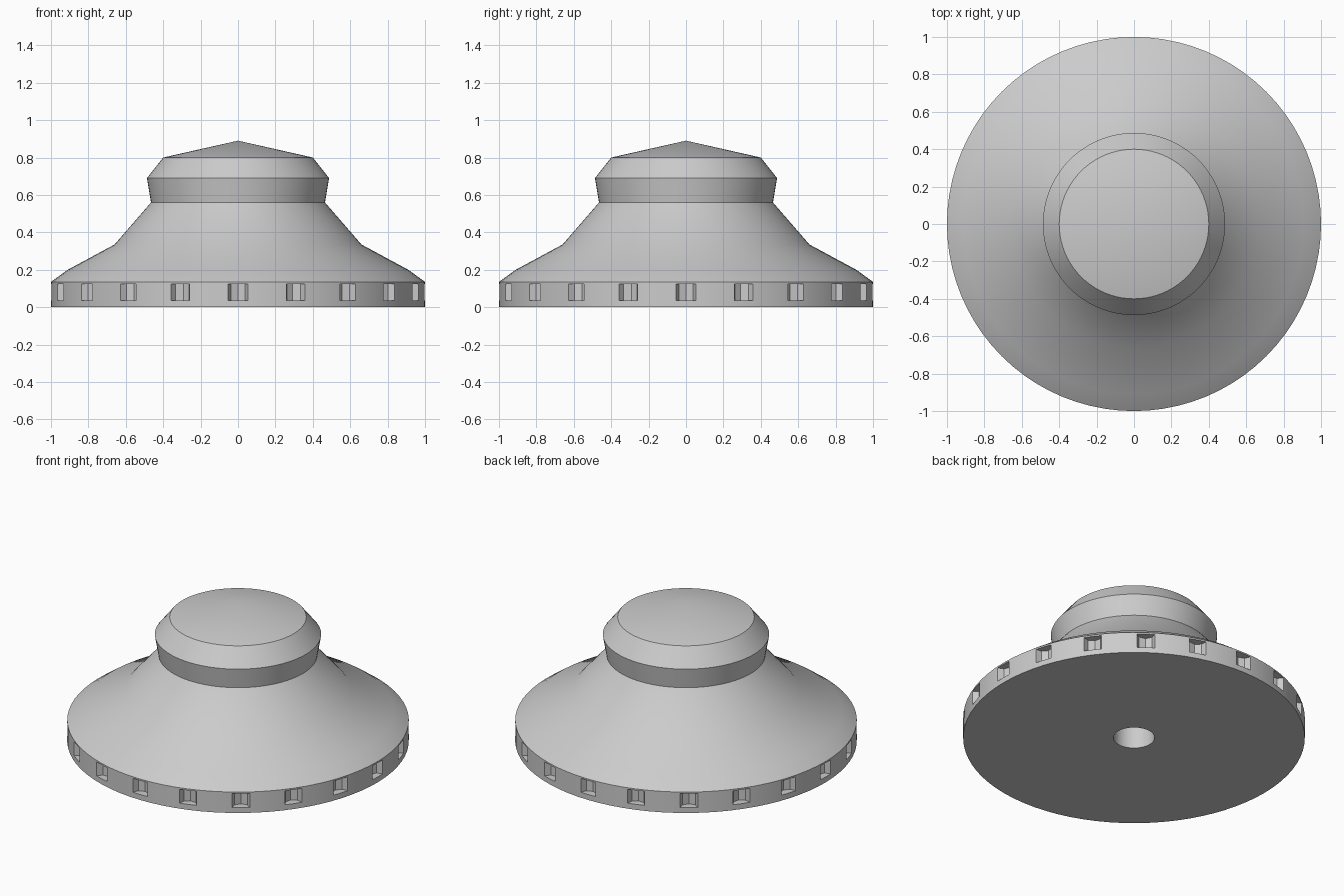
import bpy
import bmesh
from math import radians, tau
from mathutils import Matrix, Vector

SEGMENTS = 80
WINDOWS = 20

cube = bpy.data.objects.get("Cube")
if cube:
    bpy.data.objects.remove(cube, do_unlink=True)

# Plain grey material
grey = bpy.data.materials.new("plain grey")
grey.use_nodes = True
colour = (0.6, 0.6, 0.6, 1)
grey.diffuse_color = colour
grey.node_tree.nodes["Principled BSDF"].inputs["Base Color"].default_value = colour


def make_object(name, bm):
    bmesh.ops.recalc_face_normals(bm, faces=bm.faces)
    mesh = bpy.data.meshes.new(name)
    bm.to_mesh(mesh)
    bm.free()
    mesh.materials.append(grey)
    obj = bpy.data.objects.new(name, mesh)
    bpy.context.collection.objects.link(obj)
    return obj


def lathe(name, profile):
    bm = bmesh.new()
    verts = [bm.verts.new((r, 0, z)) for r, z in profile]
    edges = [bm.edges.new(pair) for pair in zip(verts, verts[1:])]
    bmesh.ops.spin(bm, geom=verts + edges, cent=(0, 0, 0), axis=(0, 0, 1),
                   angle=tau, steps=SEGMENTS)
    bmesh.ops.remove_doubles(bm, verts=bm.verts, dist=0.0005)
    return make_object(name, bm)


# Saucer body: socket underneath, rim, sloping skirt, collar and conical cap
body = lathe("saucer_body", [
    (0, 0.45), (0.12, 0.45), (0.12, 0),
    (1, 0), (1, 0.135), (0.91, 0.2), (0.66, 0.335), (0.465, 0.56),
    (0.487, 0.69), (0.4, 0.8), (0, 0.89),
])

# Ring of upright octagonal cutters for the rim windows
bm = bmesh.new()
for i in range(WINDOWS):
    place = Matrix.Rotation(tau * i / WINDOWS, 4, "Z") @ Matrix.Translation(Vector((0, -1, 0.08)))
    bmesh.ops.create_cone(bm, cap_ends=True, segments=8, radius1=0.053,
                          radius2=0.053, depth=0.09, matrix=place)
cutter = make_object("window_cutter", bm)
cutter.hide_render = True

# Cut the windows, then discard the cutter
cut = body.modifiers.new("rim windows", "BOOLEAN")
cut.operation = "DIFFERENCE"
cut.solver = "EXACT"
cut.object = cutter
bpy.ops.object.select_all(action="DESELECT")
bpy.context.view_layer.objects.active = body
body.select_set(True)
bpy.ops.object.modifier_apply(modifier=cut.name)
bpy.data.objects.remove(cutter, do_unlink=True)

# Smooth the curved walls and keep the creases sharp
bpy.ops.object.shade_smooth_by_angle(angle=radians(30))
